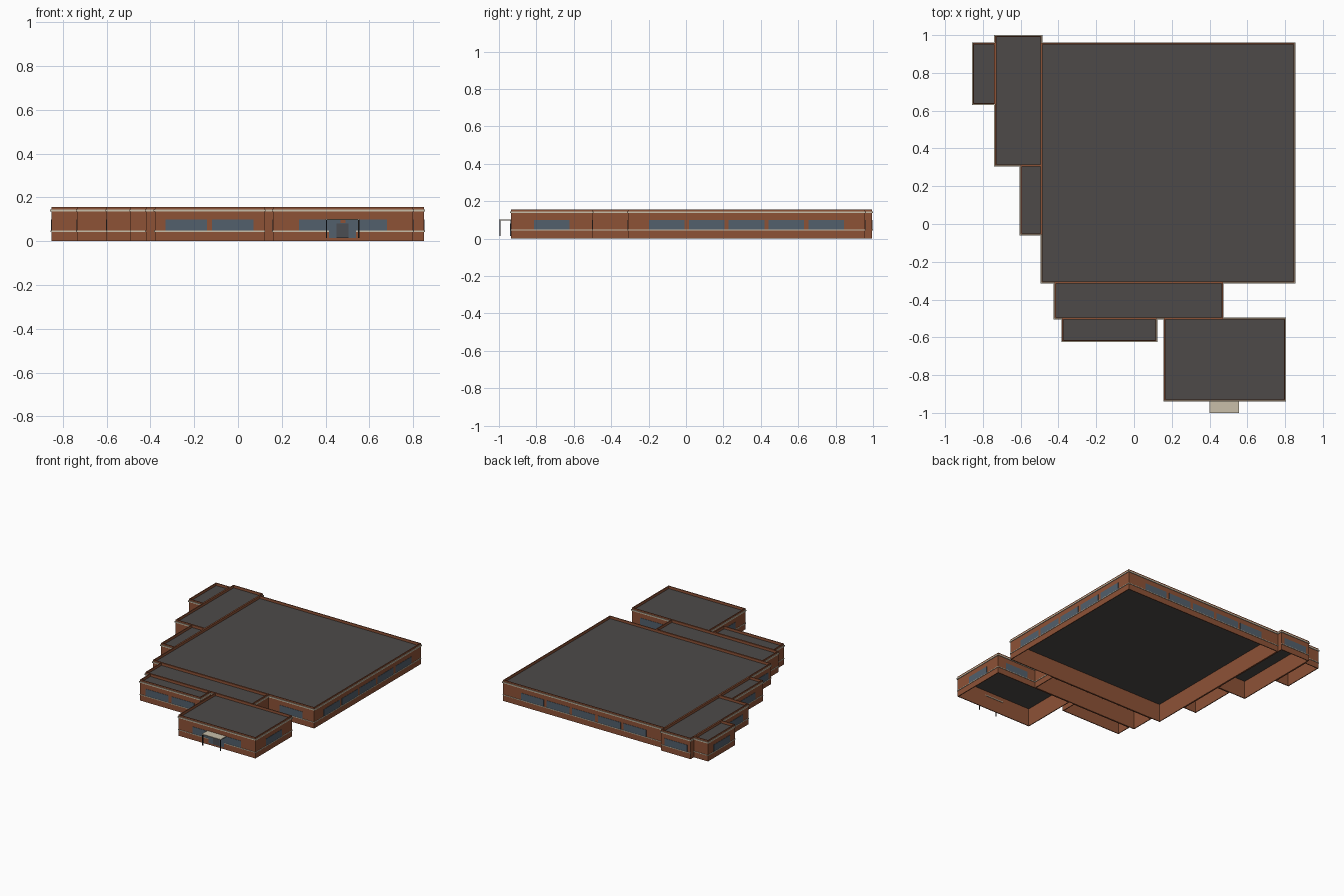
import bpy, bmesh

old = bpy.data.objects.get("Cube")
if old:
    bpy.data.objects.remove(old, do_unlink=True)


def material(name, rgb):
    m = bpy.data.materials.new(name)
    m.use_nodes = True
    color = (*rgb, 1)
    m.diffuse_color = color
    bsdf = m.node_tree.nodes["Principled BSDF"]
    bsdf.inputs["Base Color"].default_value = color
    bsdf.inputs["Roughness"].default_value = 0.9
    return m


BRICK = material("brick", (0.27, 0.085, 0.037))
ROOF = material("dark roofing", (0.075, 0.068, 0.066))
STONE = material("pale stone", (0.58, 0.52, 0.40))
GLASS = material("blue grey glass", (0.085, 0.115, 0.15))
DOOR = material("door grey", (0.07, 0.075, 0.085))
METAL = material("dark metal", (0.02, 0.018, 0.016))


def boxes(name, mat, items):
    """One object made of boxes given as (x0, x1, y0, y1, z0, z1)."""
    bm = bmesh.new()
    for x0, x1, y0, y1, z0, z1 in items:
        for v in bmesh.ops.create_cube(bm, size=1)["verts"]:
            v.co.x = x1 if v.co.x > 0 else x0
            v.co.y = y1 if v.co.y > 0 else y0
            v.co.z = z1 if v.co.z > 0 else z0
    mesh = bpy.data.meshes.new(name)
    bm.to_mesh(mesh)
    bm.free()
    mesh.materials.append(mat)
    obj = bpy.data.objects.new(name, mesh)
    bpy.context.collection.objects.link(obj)
    return obj


def ring(block, inner, outer, z0, z1):
    """Four bars round a block, from `inner` inside to `outer` outside its edge."""
    x0, x1, y0, y1 = block
    return [(x0 - outer, x1 + outer, y0 - outer, y0 + inner, z0, z1),
            (x0 - outer, x1 + outer, y1 - inner, y1 + outer, z0, z1),
            (x0 - outer, x0 + inner, y0 + inner, y1 - inner, z0, z1),
            (x1 - inner, x1 + outer, y0 + inner, y1 - inner, z0, z1)]


# Footprints (x0, x1, y0, y1)
BLOCKS = {
    "main_hall": (-0.49, 0.85, -0.31, 0.957),
    "front_link": (-0.42, 0.47, -0.50, -0.31),
    "front_bay": (-0.38, 0.12, -0.62, -0.50),
    "entrance_wing": (0.16, 0.80, -0.935, -0.50),
    "rear_side_wing": (-0.735, -0.49, 0.31, 0.995),
    "outer_side_room": (-0.853, -0.735, 0.635, 0.957),
    "side_bay": (-0.60, -0.49, -0.055, 0.31),
}
HEIGHT, WALL = 0.157, 0.006


def exposed(block, axis, side):
    """Stretches of one wall that no neighbouring block covers."""
    edge = block[axis * 2 + side]
    along = 2 - axis * 2
    parts = [(block[along], block[along + 1])]
    for other in BLOCKS.values():
        if other is block or abs(other[axis * 2 + 1 - side] - edge) > 0.001:
            continue
        lo, hi = other[along], other[along + 1]
        parts = [p for a, b in parts for p in ((a, min(b, lo)), (max(a, hi), b))
                 if p[1] - p[0] > 0.001]
    return edge, parts


def plate(axis, side, edge, a, b, z0, z1, depth):
    """Thin plate lying on the outside of a wall."""
    d = sorted((edge, edge + (depth if side else -depth)))
    return (*d, a, b, z0, z1) if axis == 0 else (a, b, *d, z0, z1)


for name, block in BLOCKS.items():
    x0, x1, y0, y1 = block
    boxes(name + "_walls", BRICK, ring(block, WALL, 0, 0, HEIGHT))
    boxes(name + "_roof", ROOF, [(x0 + WALL, x1 - WALL, y0 + WALL, y1 - WALL, 0.134, 0.138)])
    boxes(name + "_cornice", STONE, ring(block, 0, 0.005, 0.136, 0.145))

    # Sill courses and evenly spaced windows on the open stretches of wall
    sills, windows = [], []
    for axis in (0, 1):
        for side in (0, 1):
            edge, parts = exposed(block, axis, side)
            for a, b in parts:
                if b - a < 0.06:
                    continue
                sills.append(plate(axis, side, edge, a, b, 0.043, 0.048, 0.004))
                count = int((b - a) / 0.23)
                for i in range(count):
                    mid = (a + b) / 2 + (i - (count - 1) / 2) * 0.213
                    windows.append(plate(axis, side, edge, mid - 0.095, mid + 0.095,
                                         0.048, 0.1, 0.002))
    boxes(name + "_sill_course", STONE, sills)
    if windows:
        boxes(name + "_windows", GLASS, windows)

# Entrance: glazed screen, door, canopy and posts
front = BLOCKS["entrance_wing"][2]
boxes("entrance_glazing", GLASS, [plate(1, 0, front, 0.415, 0.54, 0.015, 0.082, 0.005)])
boxes("entrance_door", DOOR, [plate(1, 0, front, 0.45, 0.505, 0.015, 0.08, 0.007)])
boxes("canopy", STONE, [(0.40, 0.556, -1.0, front + 0.01, 0.096, 0.102)])
boxes("canopy_posts", METAL, [(x - 0.003, x + 0.003, -0.998, -0.992, 0.015, 0.096)
                              for x in (0.404, 0.552)])
